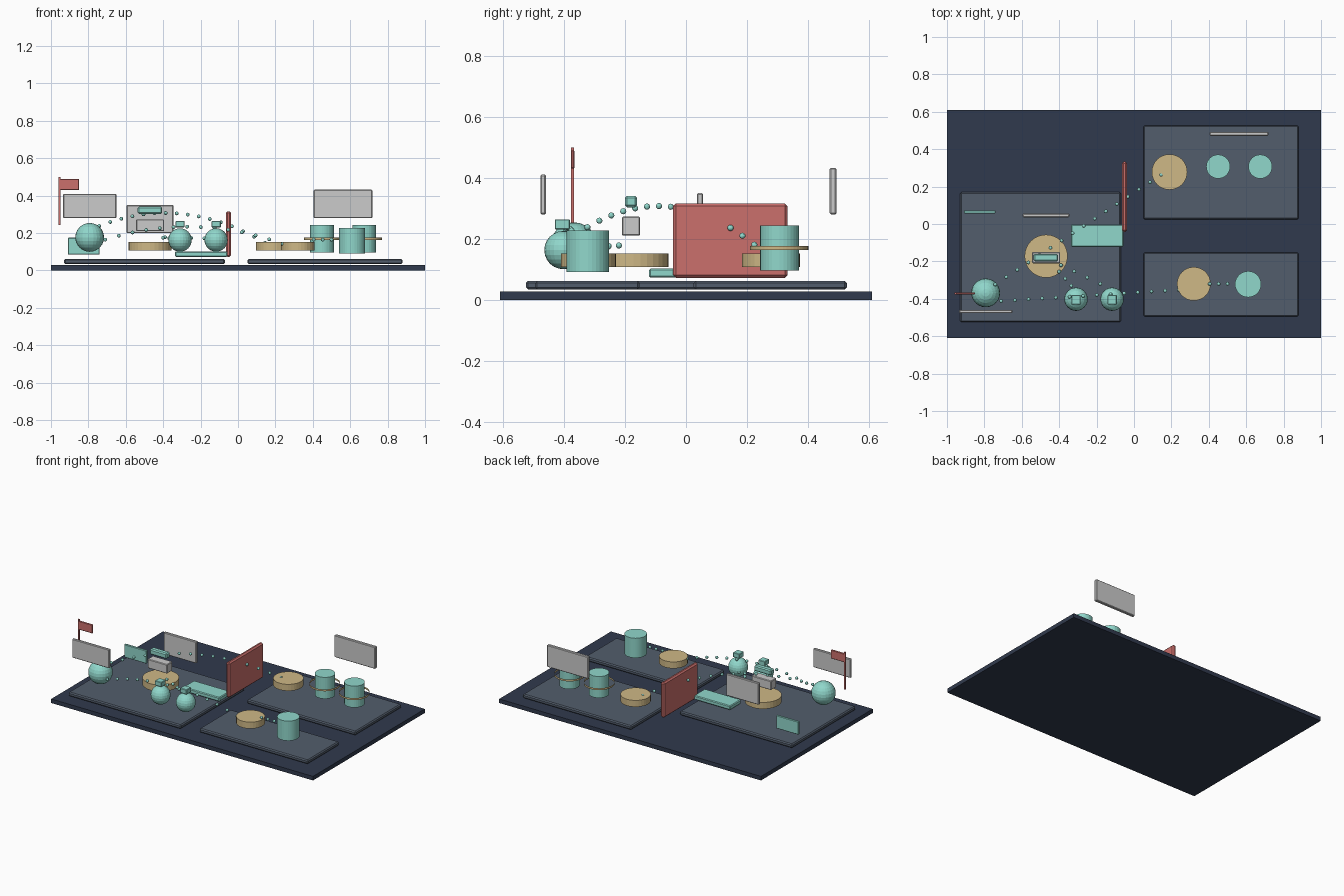
import bpy, bmesh
from mathutils import Matrix, Vector

if "Cube" in bpy.data.objects:
    bpy.data.objects.remove(bpy.data.objects["Cube"])


def material(name, rgb):
    m = bpy.data.materials.new(name)
    m.diffuse_color = (*rgb, 1)
    m.use_nodes = True
    m.node_tree.nodes["Principled BSDF"].inputs["Base Color"].default_value = m.diffuse_color
    return m


NAVY = material("navy", (0.03, 0.042, 0.075))
SLATE = material("slate", (0.085, 0.11, 0.15))
TEAL = material("teal", (0.28, 0.68, 0.60))
TAN = material("tan", (0.62, 0.48, 0.24))
RED = material("red", (0.60, 0.16, 0.15))


def finish(name, bm, mat):
    bmesh.ops.recalc_face_normals(bm, faces=bm.faces)
    me = bpy.data.meshes.new(name)
    bm.to_mesh(me)
    bm.free()
    ob = bpy.data.objects.new(name, me)
    bpy.context.collection.objects.link(ob)
    if mat:
        me.materials.append(mat)
    return ob


def box(name, x, y, z, mat=None, bevel=0.0):
    """Box from (min, max) pairs with an optional chamfer."""
    bm = bmesh.new()
    size = [b - a for a, b in (x, y, z)]
    mid = [(a + b) / 2 for a, b in (x, y, z)]
    bmesh.ops.create_cube(bm, size=1, matrix=Matrix.Translation(mid) @ Matrix.Diagonal((*size, 1)))
    ob = finish(name, bm, mat)
    if bevel:
        mod = ob.modifiers.new("chamfer", "BEVEL")
        mod.width = bevel
        mod.segments = 1
    return ob


def cylinder(name, x, y, z, r, mat, sides=32, caps=True):
    bm = bmesh.new()
    bmesh.ops.create_cone(bm, cap_ends=caps, segments=sides, radius1=r, radius2=r,
                          depth=z[1] - z[0], matrix=Matrix.Translation((x, y, sum(z) / 2)))
    return finish(name, bm, mat)


def sphere(name, loc, r, mat, u=24, v=12):
    bm = bmesh.new()
    bmesh.ops.create_uvsphere(bm, u_segments=u, v_segments=v, radius=r,
                              matrix=Matrix.Translation(loc))
    return finish(name, bm, mat)


def dots(name, start, end, count, arc=0.0):
    """Row of beads from start to end, lifted along a parabola."""
    a, b = Vector(start), Vector(end)
    for i in range(count):
        t = i / (count - 1)
        p = a.lerp(b, t)
        p.z += 4 * arc * t * (1 - t)
        sphere(f"{name}_{i + 1}", p, 0.01, TEAL, 12, 8)


# base board and three raised zones
box("base_board", (-1, 1), (-0.61, 0.61), (0, 0.028), NAVY)
ZONE_Z = (0.034, 0.062)
box("zone_left", (-0.93, -0.07), (-0.525, 0.17), ZONE_Z, SLATE, 0.007)
box("zone_back_right", (0.05, 0.88), (0.025, 0.527), ZONE_Z, SLATE, 0.007)
box("zone_front_right", (0.05, 0.88), (-0.495, -0.152), ZONE_Z, SLATE, 0.007)

# tan discs
for name, x, y, r in (("left", -0.47, -0.172, 0.115),
                      ("back", 0.19, 0.278, 0.095),
                      ("front", 0.32, -0.32, 0.09)):
    cylinder(f"disc_{name}", x, y, (0.107, 0.152), r, TAN)

# teal drums, two with thin open bands around them
for i, x in enumerate((0.45, 0.675)):
    cylinder(f"back_drum_{i + 1}", x, 0.307, (0.096, 0.244), 0.064, TEAL)
    cylinder(f"drum_band_{i + 1}", x, 0.305, (0.164, 0.177), 0.096, TAN, 48, caps=False)
cylinder("front_drum", 0.61, -0.322, (0.092, 0.228), 0.07, TEAL)

# teal balls, the small pair carrying cubes
sphere("large_ball", (-0.793, -0.368, 0.177), 0.077, TEAL)
for i, x in enumerate((-0.31, -0.117)):
    sphere(f"small_ball_{i + 1}", (x, -0.402, 0.163), 0.0625, TEAL)
    box(f"ball_cube_{i + 1}", (x - 0.025, x + 0.025), (-0.43, -0.38), (0.231, 0.264), TEAL, 0.003)

# stacked blocks above the left disc
box("lower_block", (-0.545, -0.395), (-0.21, -0.15), (0.21, 0.273), None, 0.004)
box("upper_block", (-0.536, -0.406), (-0.20, -0.16), (0.303, 0.341), TEAL, 0.007)

# red barrier between the zones
box("barrier", (-0.065, -0.037), (-0.042, 0.333), (0.072, 0.316), RED, 0.009)

# upright panels
box("back_panel_left", (-0.595, -0.345), (0.036, 0.056), (0.20, 0.35), None, 0.004)
box("front_panel_left", (-0.935, -0.65), (-0.477, -0.459), (0.28, 0.41), None, 0.004)
box("back_panel_right", (0.405, 0.718), (0.471, 0.493), (0.28, 0.432), None, 0.004)
box("teal_panel", (-0.91, -0.74), (0.057, 0.073), (0.085, 0.175), TEAL, 0.003)

# low teal plate beside the barrier
box("low_plate", (-0.336, -0.057), (-0.122, -0.002), (0.073, 0.102), TEAL, 0.005)

# flag on a pole
box("flag_pole", (-0.96, -0.95), (-0.377, -0.367), (0.243, 0.50), RED)
box("flag", (-0.953, -0.85), (-0.377, -0.365), (0.43, 0.49), RED, 0.003)

# dotted trails
dots("trail_over_barrier", (-0.742, -0.323, 0.238), (0.145, 0.263, 0.147), 16, 0.11)
dots("trail_front", (-0.71, -0.412, 0.165), (0.24, -0.352, 0.142), 14, 0.08)
dots("trail_ball_one", (-0.40, -0.255, 0.175), (-0.335, -0.33, 0.17), 3)
dots("trail_ball_two", (-0.39, -0.22, 0.178), (-0.18, -0.32, 0.172), 4)
dots("trail_drum", (0.405, -0.32, 0.165), (0.50, -0.32, 0.165), 3)
